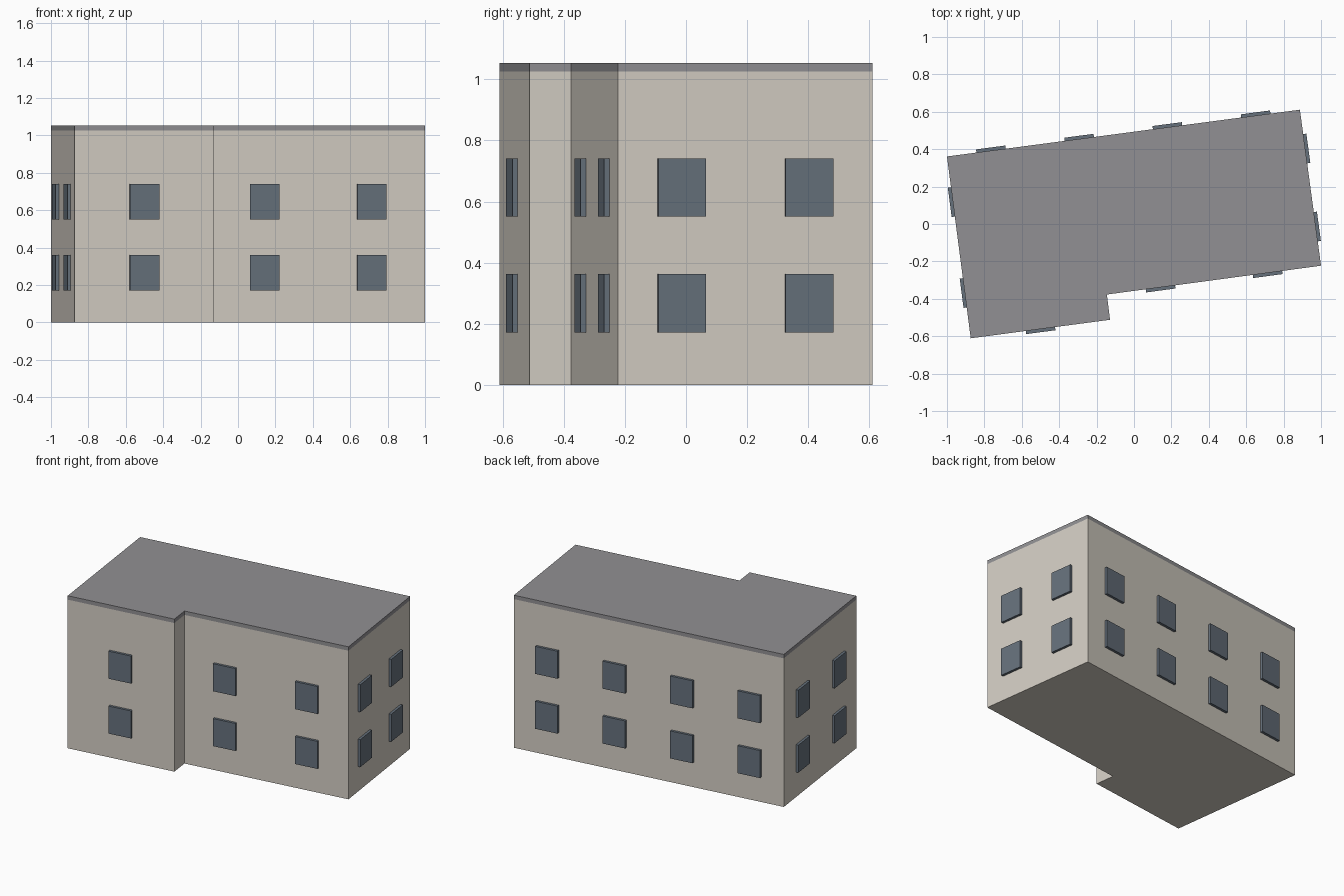
import bpy
import bmesh
from math import atan2
from mathutils import Matrix, Vector

cube = bpy.data.objects.get("Cube")
if cube:
    bpy.data.objects.remove(cube, do_unlink=True)


def material(name, rgb):
    mat = bpy.data.materials.new(name)
    mat.use_nodes = True
    mat.diffuse_color = (*rgb, 1)
    mat.node_tree.nodes["Principled BSDF"].inputs["Base Color"].default_value = (*rgb, 1)
    return mat


def add_object(name, bm, mat):
    bmesh.ops.recalc_face_normals(bm, faces=bm.faces)
    mesh = bpy.data.meshes.new(name)
    bm.to_mesh(mesh)
    bm.free()
    mesh.materials.append(mat)
    obj = bpy.data.objects.new(name, mesh)
    bpy.context.collection.objects.link(obj)
    return obj


def prism(name, outline, bottom, top, mat):
    bm = bmesh.new()
    base = bm.faces.new([bm.verts.new((x, y, bottom)) for x, y in outline])
    extruded = bmesh.ops.extrude_face_region(bm, geom=[base], use_keep_orig=True)
    risen = [v for v in extruded["geom"] if isinstance(v, bmesh.types.BMVert)]
    bmesh.ops.translate(bm, verts=risen, vec=(0, 0, top - bottom))
    return add_object(name, bm, mat)


def box(name, size, matrix, mat):
    bm = bmesh.new()
    bmesh.ops.create_cube(bm, size=1, matrix=Matrix.Diagonal((*size, 1)))
    obj = add_object(name, bm, mat)
    obj.matrix_world = matrix
    return obj


wall_mat = material("warm grey wall", (0.658, 0.617, 0.552))
roof_mat = material("grey roof", (0.283, 0.279, 0.292))
glass_mat = material("blue grey window", (0.133, 0.165, 0.202))

# Stepped footprint, counter-clockwise from the back right corner
footprint = [(-1, 0.361), (-0.873, -0.611), (-0.128, -0.512),
             (-0.145, -0.377), (1, -0.223), (0.887, 0.611)]
EAVES, TOP = 1.026, 1.053

# Body and flat roof slab
prism("walls", footprint, 0, EAVES, wall_mat)
prism("roof_slab", footprint, EAVES, TOP, roof_mat)

# Window boxes evenly spaced along each wall, on two floors
WIDTH, HEIGHT, PROJECTION = 0.158, 0.19, 0.017
sides = {"right": (0, 2), "front_wing": (1, 1), "front": (3, 2),
         "left": (4, 2), "back": (5, 4)}
for side, (start, count) in sides.items():
    a = Vector(footprint[start])
    b = Vector(footprint[(start + 1) % len(footprint)])
    along = b - a
    turn = Matrix.Rotation(atan2(along.y, along.x), 4, "Z")
    for floor, z in (("lower", 0.267), ("upper", 0.646)):
        for i in range(count):
            spot = a.lerp(b, (i + 0.5) / count)
            place = Matrix.Translation((spot.x, spot.y, z)) @ turn
            box(f"window_{side}_{floor}_{i + 1}",
                (WIDTH, PROJECTION * 2, HEIGHT), place, glass_mat)
